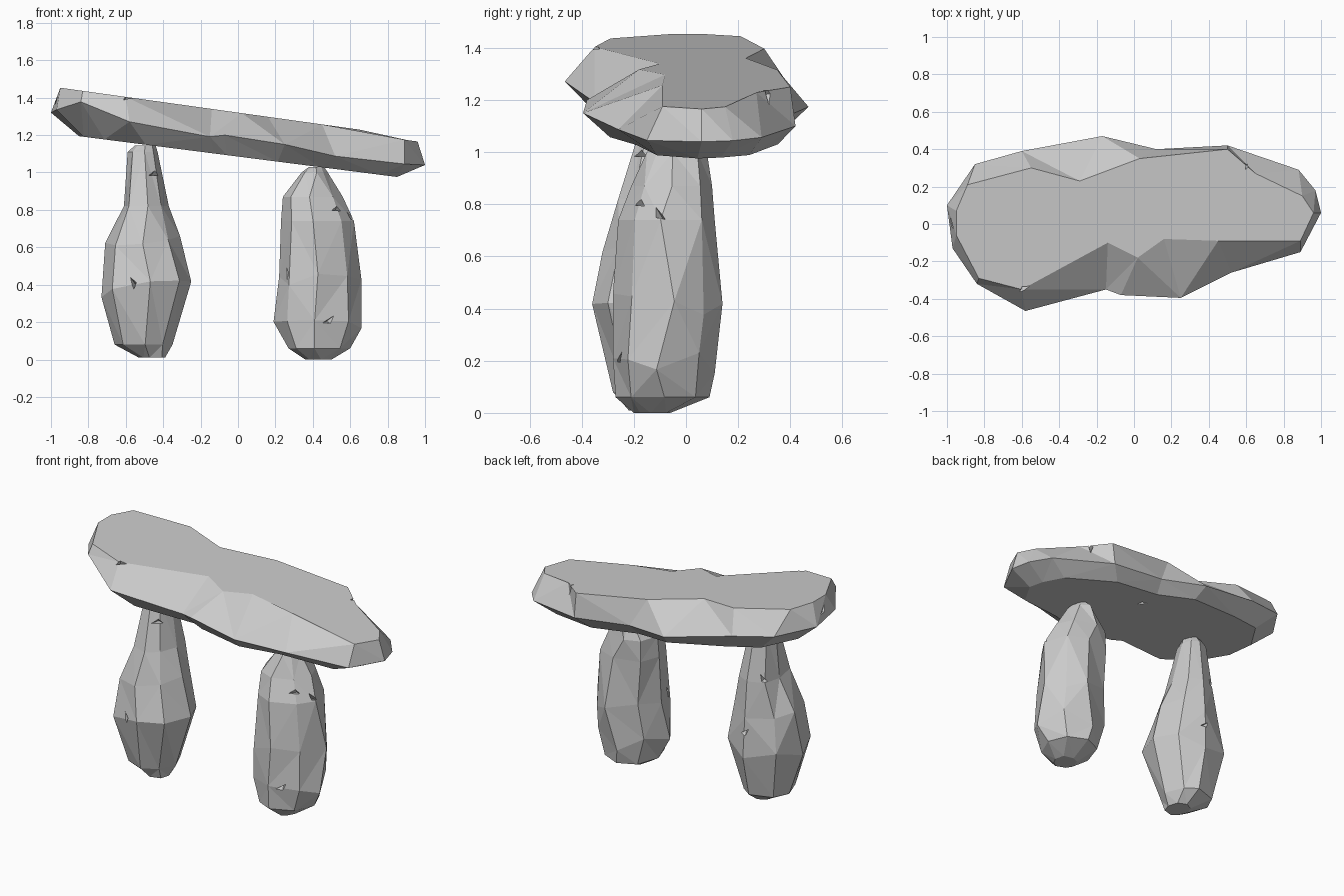
import bpy, bmesh, math, random
from mathutils import Vector, Matrix
from mathutils.bvhtree import BVHTree

if "Cube" in bpy.data.objects:
    bpy.data.objects.remove(bpy.data.objects["Cube"])


def loft(name, rings):
    """Skin closed rings of equal length into a faceted stone."""
    bm = bmesh.new()
    rows = [[bm.verts.new(p) for p in ring] for ring in rings]
    n = len(rows[0])
    for a, b in zip(rows, rows[1:]):
        for i in range(n):
            j = (i + 1) % n
            quad = bm.faces.new((a[i], a[j], b[j], b[i]))
            bmesh.ops.triangulate(bm, faces=[quad], quad_method='SHORT_EDGE')
    bm.faces.new(rows[0])
    bm.faces.new(rows[-1])
    bmesh.ops.recalc_face_normals(bm, faces=bm.faces[:])
    mesh = bpy.data.meshes.new(name)
    bm.to_mesh(mesh)
    bm.free()
    ob = bpy.data.objects.new(name, mesh)
    bpy.context.collection.objects.link(ob)
    return ob


def chip(ob, spots):
    """Cut small wedge-shaped nicks into the surface near each spot."""
    bm = bmesh.new()
    bm.from_mesh(ob.data)
    tree = BVHTree.FromBMesh(bm)
    bm.free()
    cut = bmesh.new()
    for k, spot in enumerate(spots):
        loc, nor, _, _ = tree.find_nearest(Vector(spot))
        m = (Matrix.Translation(loc)
             @ (-nor).to_track_quat('Z', 'Y').to_matrix().to_4x4()
             @ Matrix.Rotation(k * 1.3, 4, 'Z') @ Matrix.Diagonal((1.0, 0.4, 1, 1)))
        bmesh.ops.create_cone(cut, cap_ends=True, segments=3, radius1=0.085,
                              radius2=0, depth=0.09, matrix=m)
    bmesh.ops.recalc_face_normals(cut, faces=cut.faces[:])
    mesh = bpy.data.meshes.new(ob.name + "_chip_cutter")
    cut.to_mesh(mesh)
    cut.free()
    cutter = bpy.data.objects.new(mesh.name, mesh)
    bpy.context.collection.objects.link(cutter)
    cutter.hide_render = True
    cutter.hide_set(True)
    mod = ob.modifiers.new("chips", 'BOOLEAN')
    mod.operation = 'DIFFERENCE'
    mod.solver = 'EXACT'
    mod.object = cutter


def upright(name, levels, seed):
    """Standing stone from levels of (z, x0, x1, y0, y1)."""
    rnd = random.Random(seed)
    rings = []
    for z, x0, x1, y0, y1 in levels:
        cx, cy, rx, ry = (x0 + x1) / 2, (y0 + y1) / 2, (x1 - x0) / 2, (y1 - y0) / 2
        ring = []
        for k in range(8):
            a = k * math.pi / 4
            c, s = math.cos(a), math.sin(a)
            if k % 2:
                f = rnd.uniform(0.9, 1.1)
                c, s = c * f, s * f
            elif k % 4 == 0:
                s += rnd.uniform(-0.15, 0.15)
            else:
                c += rnd.uniform(-0.2, 0.2)
            dz = rnd.uniform(-0.05, 0.05) if 0.15 < z < 0.7 else 0
            ring.append((cx + rx * c, cy + ry * s, z + dz))
        rings.append(ring)
    return loft(name, rings)


# Two standing stones
left = upright("left_upright", [
    (0.01, -0.53, -0.39, -0.22, -0.06),
    (0.08, -0.66, -0.35, -0.28, 0.04),
    (0.38, -0.73, -0.25, -0.36, 0.10),
    (0.63, -0.71, -0.31, -0.32, 0.09),
    (0.82, -0.61, -0.37, -0.26, 0.07),
    (1.11, -0.59, -0.43, -0.17, 0.02),
    (1.145, -0.55, -0.44, -0.13, 0.0)], 3)
right = upright("right_upright", [
    (0.00, 0.36, 0.50, -0.20, -0.06),
    (0.06, 0.27, 0.60, -0.27, 0.09),
    (0.19, 0.19, 0.66, -0.28, 0.11),
    (0.42, 0.22, 0.66, -0.28, 0.14),
    (0.74, 0.23, 0.62, -0.26, 0.11),
    (0.87, 0.24, 0.56, -0.21, 0.10),
    (1.00, 0.34, 0.48, -0.15, 0.08),
    (1.03, 0.38, 0.46, -0.11, 0.05)], 8)

# Tilted capstone: plan outlines of the widest girth and of the flat top
girth = [(-1, .10), (-.97, -.13), (-.84, -.32), (-.58, -.465), (-.15, -.35),
         (-.07, -.38), (.25, -.395), (.52, -.26), (.89, -.15), (1, .06),
         (.97, .18), (.88, .29), (.50, .42), (.12, .40), (-.17, .47),
         (-.60, .39), (-.85, .32)]
top = [(-.95, .07), (-.95, -.06), (-.83, -.29), (-.60, -.35), (-.14, -.10),
       (.02, -.18), (.16, -.08), (.45, -.09), (.89, -.09), (.96, .06),
       (.90, .15), (.65, .27), (.50, .40), (.03, .35), (-.29, .23),
       (-.55, .30), (-.89, .21)]
lift = [-.02, 0, .06, -.01, -.03, -.01, -.015, -.04, -.03, -.02, -.02, -.02,
        -.03, -.04, -.05, -.02, -.02]


def tilt(x, y, h):
    return (x, y, 1.2 - 0.14 * x + h)


def under(x, y):
    """Point of the flat underside below a girth point."""
    return tilt(x * 0.85, y * (0.84 if y > 0.2 else 0.74), -0.115 + 0.01 * x)


cap = loft("capstone", [
    [under(x, y) for x, y in girth],
    [tilt(x, y, h) for (x, y), h in zip(girth, lift)],
    [tilt(x, y, 0.12 if x < 0.7 else 0.10) for x, y in top]])

# Small nicks
chip(left, [(-.43, -.2, 1.0), (-.58, -.4, .42), (-.5, .2, .5), (-.6, .1, .85)])
chip(right, [(.56, -.2, .82), (.24, -.2, .46), (.5, -.3, .2), (.7, -.15, .82)])
chip(cap, [(-.58, -.36, 1.42), (.6, .31, 1.22), (-.97, 0, 1.38), (.1, .2, 1.05)])
